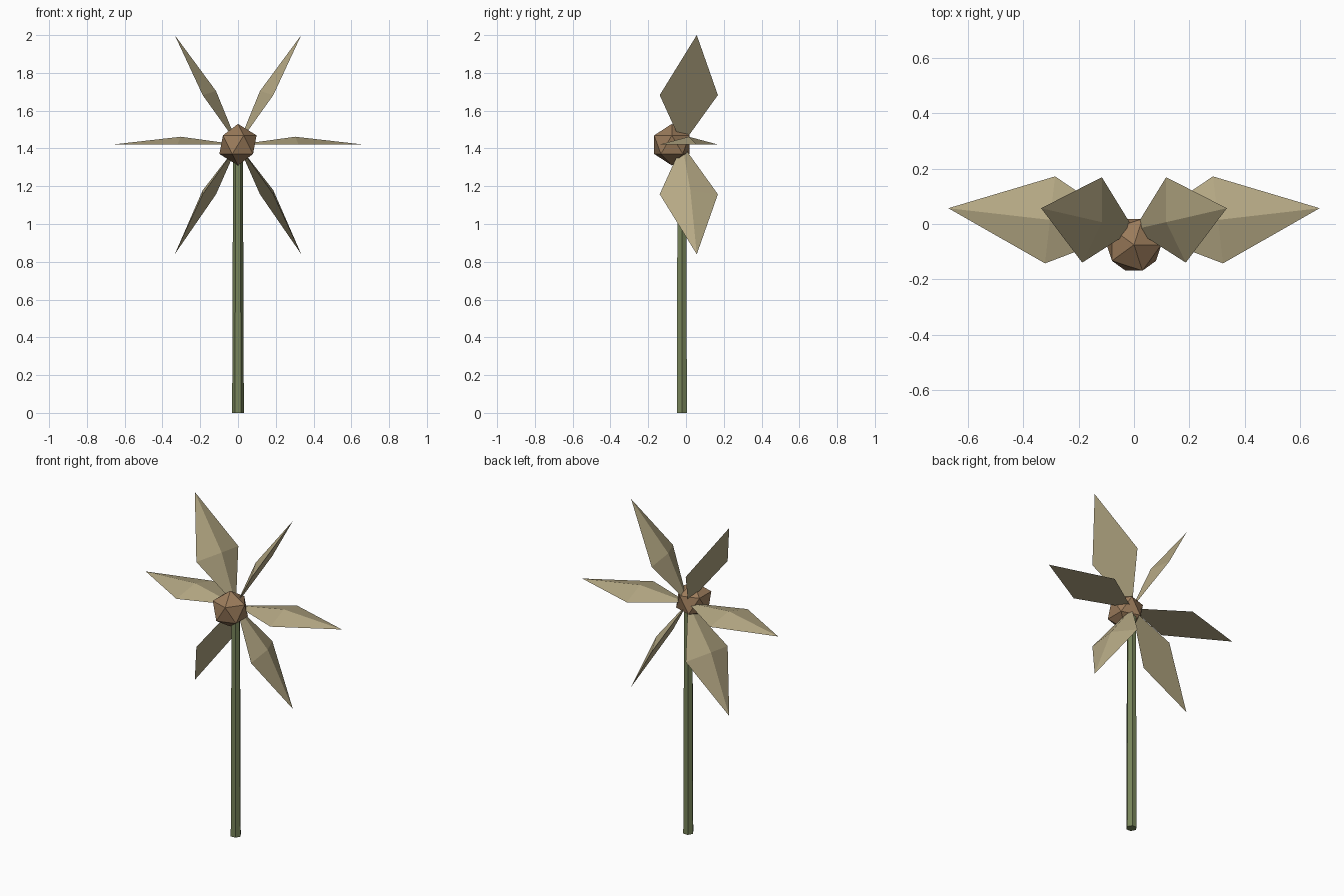
import bpy, bmesh, math
from mathutils import Vector

if "Cube" in bpy.data.objects:
    bpy.data.objects.remove(bpy.data.objects["Cube"])

HUB_Z = 1.42


def material(name, rgb):
    m = bpy.data.materials.new(name)
    m.diffuse_color = (*rgb, 1)
    m.use_nodes = True
    m.node_tree.nodes["Principled BSDF"].inputs["Base Color"].default_value = m.diffuse_color
    return m


TAN = material("dry_tan", (0.47, 0.40, 0.235))
BROWN = material("seed_brown", (0.33, 0.20, 0.105))
GREEN = material("stem_green", (0.19, 0.235, 0.105))


def add_object(name, bm, mat):
    bmesh.ops.recalc_face_normals(bm, faces=bm.faces)
    me = bpy.data.meshes.new(name)
    bm.to_mesh(me)
    bm.free()
    me.materials.append(mat)
    ob = bpy.data.objects.new(name, me)
    bpy.context.collection.objects.link(ob)
    return ob


# Stem: slim tapered six-sided column ending inside the flower centre
bm = bmesh.new()
rings = [[bm.verts.new((r * math.cos(i * math.pi / 3), r * math.sin(i * math.pi / 3) - 0.022, z))
          for i in range(6)] for r, z in ((0.031, 0), (0.026, 1.41))]
for i in range(6):
    j = (i + 1) % 6
    bm.faces.new((rings[0][i], rings[0][j], rings[1][j], rings[1][i]))
bm.faces.new(rings[0])
bm.faces.new(rings[1])
add_object("stem", bm, GREEN)

# Flower centre: faceted ball
bm = bmesh.new()
bmesh.ops.create_icosphere(bm, subdivisions=1, radius=0.11)
bmesh.ops.translate(bm, verts=bm.verts, vec=(0, -0.075, HUB_Z))
add_object("flower_centre", bm, BROWN)


# Petals: flat-backed diamonds with a raised middle, swept slightly backwards
def petal(index):
    a = index * math.pi / 3
    base = Vector((0, -0.02, HUB_Z))
    tip = Vector((0.67 * math.cos(a), 0.057, HUB_Z + 0.67 * math.sin(a)))
    along = (tip - base).normalized()
    side = Vector((0, 0, 1)).cross(along).normalized()
    up = along.cross(side)
    mid = base + along * 0.305
    bm = bmesh.new()
    rim = [bm.verts.new(p) for p in (base, mid - side * 0.158, tip, mid + side * 0.158)]
    apex = bm.verts.new(mid + up * 0.042)
    bm.faces.new(rim)
    for i in range(4):
        bm.faces.new((rim[i], rim[(i + 1) % 4], apex))
    add_object(f"petal_{index + 1}", bm, TAN)


for k in range(6):
    petal(k)
